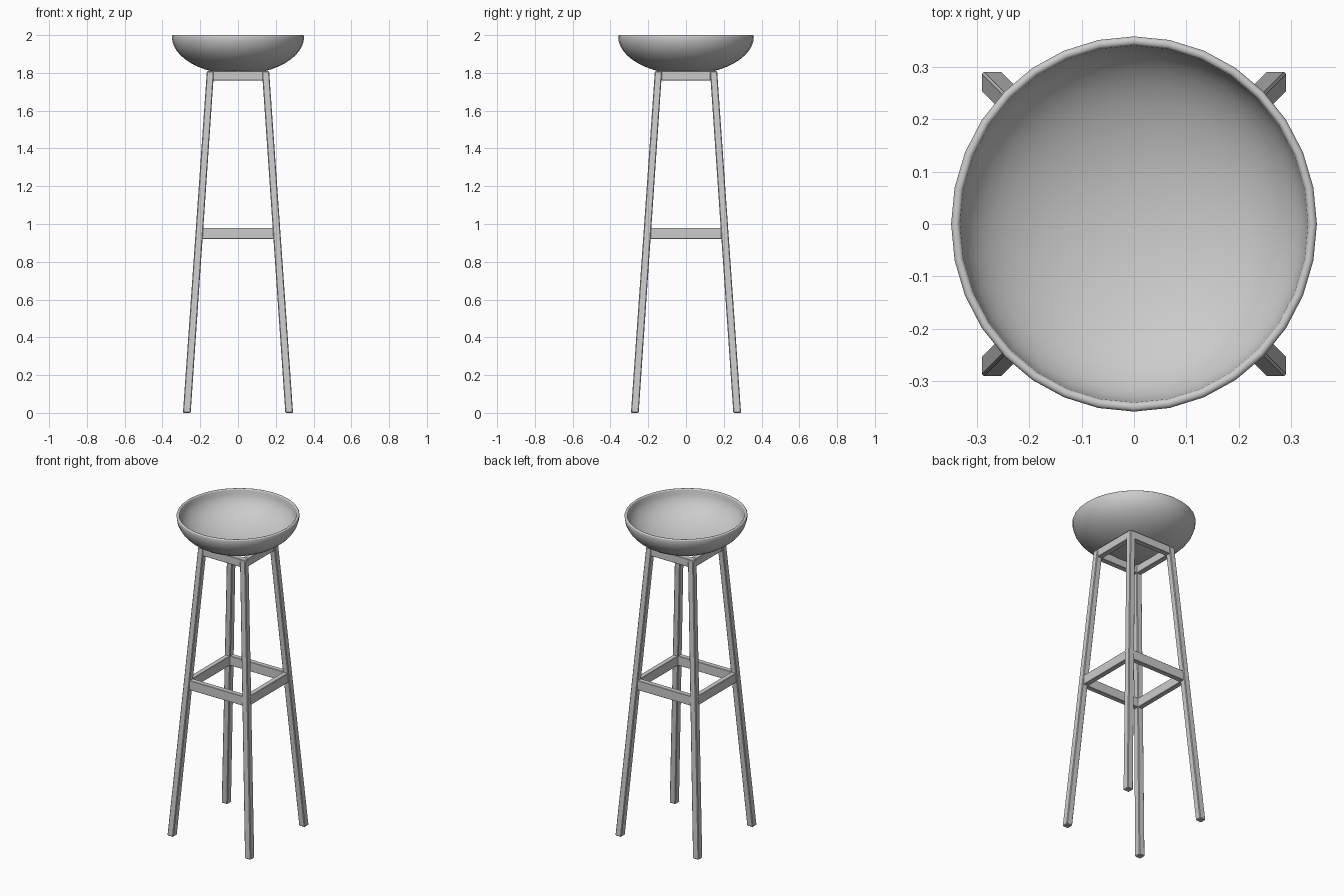
import bpy, bmesh, math

if "Cube" in bpy.data.objects:
    bpy.data.objects.remove(bpy.data.objects["Cube"])

def make_object(name, bm):
    bmesh.ops.recalc_face_normals(bm, faces=bm.faces)
    mesh = bpy.data.meshes.new(name)
    bm.to_mesh(mesh)
    bm.free()
    obj = bpy.data.objects.new(name, mesh)
    bpy.context.collection.objects.link(obj)
    return obj

def bevel(obj, width, segments=1):
    mod = obj.modifiers.new("Bevel", 'BEVEL')
    mod.width = width
    mod.segments = segments

def box(name, size, loc):
    bm = bmesh.new()
    bmesh.ops.create_cube(bm, size=1)
    bmesh.ops.scale(bm, vec=size, verts=bm.verts)
    bmesh.ops.translate(bm, vec=loc, verts=bm.verts)
    obj = make_object(name, bm)
    bevel(obj, 0.002)
    return obj

# Splayed leg: square section, leaning in on both axes
def leg(name, sx, sy):
    bm = bmesh.new()
    bmesh.ops.create_cube(bm, size=1)
    for v in bm.verts:
        top = v.co.z > 0
        centre, width = (0.146, 0.038) if top else (0.271, 0.041)
        v.co = (sx * centre + v.co.x * width, sy * centre + v.co.y * width, 1.808 if top else 0)
    bevel(make_object(name, bm), 0.004)

# Square frame of four rails
def frame(name, outer, width, z0, z1):
    mid, h, z = outer - width / 2, z1 - z0, (z0 + z1) / 2
    for s, side in ((-1, "front"), (1, "back")):
        box(f"{name}_{side}", (2 * outer, width, h), (0, s * mid, z))
    for s, side in ((-1, "left"), (1, "right")):
        box(f"{name}_{side}", (width, 2 * (outer - width), h), (s * mid, 0, z))

for sx, a in ((-1, "left"), (1, "right")):
    for sy, b in ((-1, "front"), (1, "back")):
        leg(f"{b}_{a}_leg", sx, sy)
frame("stretcher", 0.219, 0.032, 0.92, 0.98)
frame("top_rail", 0.163, 0.034, 1.76, 1.81)

# Bowl: outer ellipse, rounded rim, inner ellipse, spun round z
N = 12
rim_z = 1.992
profile = [(0.35 * math.sin(t), rim_z - 0.2 * math.cos(t))
           for t in (i / N * math.pi / 2 for i in range(N + 1))]
profile += [(0.3415 + 0.0085 * math.cos(t), rim_z + 0.008 * math.sin(t))
            for t in (i / 6 * math.pi for i in range(1, 6))]
profile += [(0.333 * math.sin(t), rim_z - 0.184 * math.cos(t))
            for t in ((N - i) / N * math.pi / 2 for i in range(N + 1))]
bm = bmesh.new()
verts = [bm.verts.new((r, 0, z)) for r, z in profile]
edges = [bm.edges.new(p) for p in zip(verts, verts[1:])]
bmesh.ops.spin(bm, geom=verts + edges, cent=(0, 0, 0), axis=(0, 0, 1),
               angle=2 * math.pi, steps=32, use_merge=False)
bmesh.ops.remove_doubles(bm, verts=bm.verts, dist=0.0002)
bmesh.ops.scale(bm, vec=(1, 0.359 / 0.35, 1), verts=bm.verts)
bowl = make_object("bowl", bm)
bpy.context.view_layer.objects.active = bowl
bowl.select_set(True)
bpy.ops.object.shade_smooth_by_angle(angle=math.radians(40))
